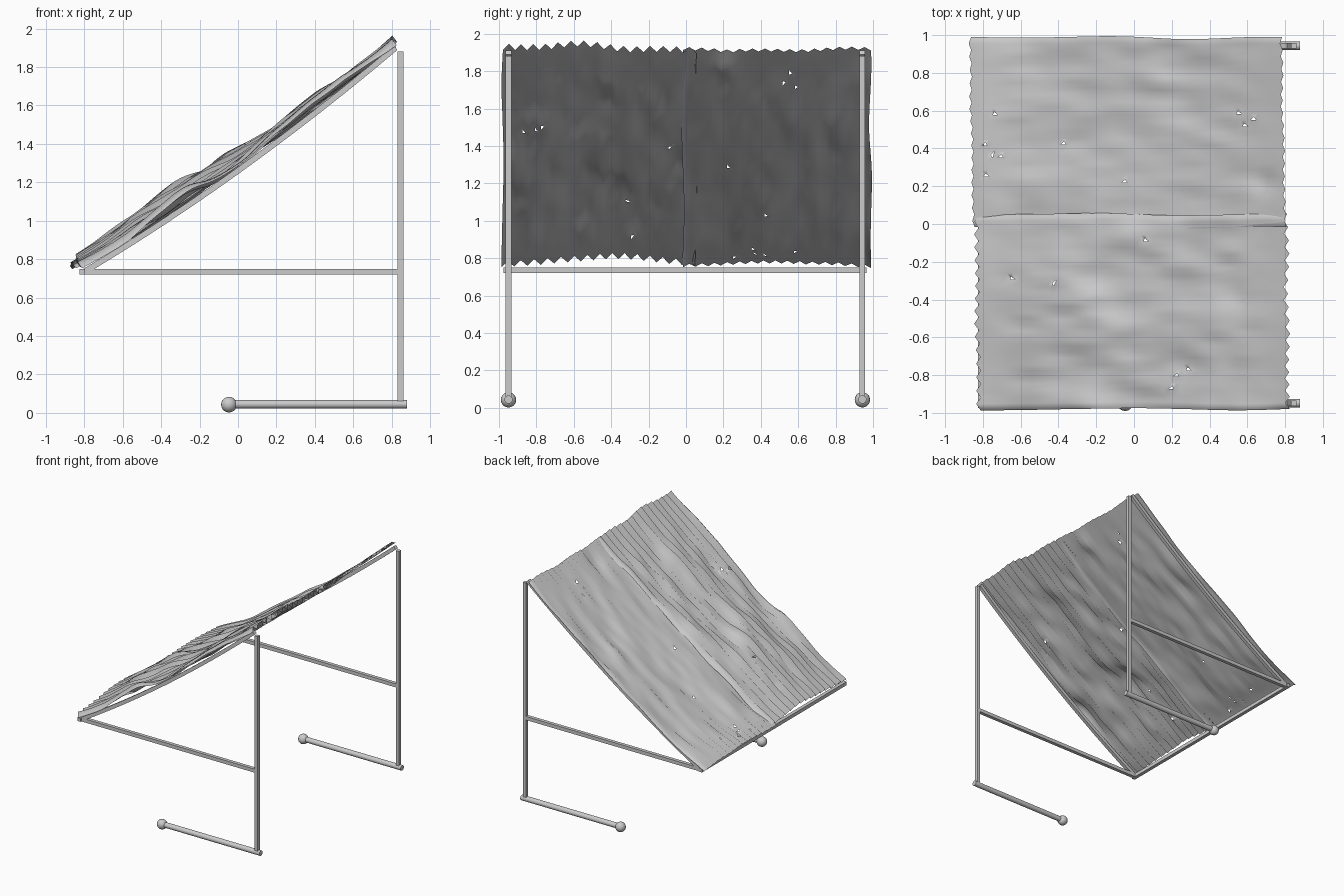
import bpy, bmesh, math
from mathutils import Vector, noise

if "Cube" in bpy.data.objects:
    bpy.data.objects.remove(bpy.data.objects["Cube"])

SLOPE = math.atan2(1.165, 1.62)
NORMAL = Vector((-math.sin(SLOPE), 0, math.cos(SLOPE)))


def rafter_z(x):
    """Centre line of the sagging rafters."""
    t = (x + 0.80) / 1.62
    return 0.735 + 1.165 * t - 0.05 * 4 * t * (1 - t)


def make_object(name, bm):
    me = bpy.data.meshes.new(name)
    bm.to_mesh(me)
    bm.free()
    ob = bpy.data.objects.new(name, me)
    bpy.context.collection.objects.link(ob)
    return ob


def smooth(ob, angle):
    bpy.ops.object.select_all(action='DESELECT')
    ob.select_set(True)
    bpy.context.view_layer.objects.active = ob
    bpy.ops.object.shade_smooth_by_angle(angle=math.radians(angle))


def box(name, lo, hi):
    bm = bmesh.new()
    bmesh.ops.create_cube(bm, size=1)
    for v in bm.verts:
        v.co = Vector([(a + b) / 2 + c * (b - a) for a, b, c in zip(lo, hi, v.co)])
    return make_object(name, bm)


def rafter(name, y, w=0.03):
    bm = bmesh.new()
    rings = []
    for i in range(13):
        x = -0.80 + 1.62 * i / 12
        d = (rafter_z(x + 0.01) - rafter_z(x - 0.01)) / 0.02
        n = Vector((-d, 0, 1)).normalized() * w / 2
        c = Vector((x, y, rafter_z(x)))
        side = Vector((0, w / 2, 0))
        rings.append([bm.verts.new(c + p) for p in (n + side, n - side, -n - side, -n + side)])
    for a, b in zip(rings, rings[1:]):
        for k in range(4):
            bm.faces.new((a[k], a[(k + 1) % 4], b[(k + 1) % 4], b[k]))
    bm.faces.new(rings[0])
    bm.faces.new(rings[-1])
    bmesh.ops.recalc_face_normals(bm, faces=bm.faces)
    return make_object(name, bm)


# Side frames: post, horizontal rail, rafter, ground tube and ball
for side, y in (("left", 0.943), ("right", -0.949)):
    box(side + "_post", (0.830, y - 0.015, 0.06), (0.860, y + 0.015, 1.88))
    box(side + "_rail", (-0.81, y - 0.015, 0.72), (0.84, y + 0.015, 0.75))
    rafter(side + "_rafter", y)
    bpy.ops.mesh.primitive_cylinder_add(vertices=16, radius=0.022, depth=0.93,
                                        location=(0.415, y, 0.045),
                                        rotation=(0, math.pi / 2, 0))
    bpy.context.object.name = side + "_foot_tube"
    smooth(bpy.context.object, 40)
    bpy.ops.mesh.primitive_uv_sphere_add(segments=16, ring_count=10, radius=0.041,
                                         location=(-0.047, y, 0.043))
    bpy.context.object.name = side + "_foot_ball"
    smooth(bpy.context.object, 40)

# Low front crossbar
box("front_crossbar", (-0.825, -0.975, 0.72), (-0.795, 0.965, 0.75))


def sheet(name, x0, x1, y0, y1, amp, lift, skew, dents, bumps, holes, seed):
    """Battered corrugated sheet: ridges run up the slope, bumps bend it."""
    ridges, rows = 15, 60
    cols = ridges * 2
    bm = bmesh.new()
    grid = []
    for i in range(rows + 1):
        row = []
        for j in range(cols + 1):
            u, v = i / rows, j / cols
            x = x0 + (x1 - x0) * u + skew * (v - 0.5) + 0.012 * noise.noise(Vector((seed, v * 4, u)))
            y = y0 + (y1 - y0) * v + 0.02 * noise.noise(Vector((u * 3, seed, v * 2)))
            h = lift + sum(b[4] * math.exp(-((x - b[0]) / b[2]) ** 2 - ((y - b[1]) / b[3]) ** 2)
                           for b in bumps)
            # creases stretched along the slope
            inner = min(1, 6 * u, 6 * (1 - u))
            h += inner * dents * noise.noise(Vector((x * 2.5, y * 8, seed)))
            h += inner * dents * 0.8 * noise.noise(Vector((x * 5, y * 14, seed + 4)))
            worn = 0.6 + 0.4 * abs(2 * u - 1) ** 3
            ripple = amp * worn * (1 if j % 2 else -1)
            row.append(bm.verts.new(Vector((x, y, rafter_z(x) + h)) + NORMAL * ripple))
        grid.append(row)
    for i in range(rows):
        for j in range(cols):
            bm.faces.new((grid[i][j], grid[i + 1][j], grid[i + 1][j + 1], grid[i][j + 1]))
    # small rust holes: cut part out of the nearest face
    for hx, hy in holes:
        f = min(bm.faces, key=lambda f: (f.calc_center_median().xy - Vector((hx, hy))).length)
        parts = bmesh.ops.poke(bm, faces=[f])["faces"]
        bmesh.ops.delete(bm, geom=parts[:1], context='FACES_ONLY')
    for f in bm.faces:
        f.smooth = True
    return make_object(name, bm)


# Two roof sheets, the crumpled one overlapping the flatter one in the middle
sheet("crumpled_roof_sheet", -0.83, 0.81, -0.985, 0.05, 0.02, 0.045, -0.01, 0.035,
      [(-0.38, -0.42, 0.36, 0.3, 0.10), (0.0, 0.05, 0.42, 0.25, 0.045),
       (0.3, -0.6, 0.22, 0.22, 0.035), (-0.28, -0.97, 0.14, 0.1, 0.05),
       (-0.85, -0.35, 0.15, 0.4, 0.03), (0.3, -0.78, 0.1, 0.08, -0.04),
       (0.0, -0.25, 0.25, 0.08, -0.03), (0.82, -0.3, 0.25, 0.8, -0.02),
       (0.82, -0.55, 0.2, 0.2, 0.025)],
      [(-0.66, -0.28), (-0.43, -0.32), (0.24, -0.79), (0.28, -0.77),
       (0.05, -0.09), (0.2, -0.85)], 2.3)
sheet("flat_roof_sheet", -0.86, 0.79, -0.02, 0.985, 0.010, 0.035, -0.02, 0.02,
      [(-0.05, 0.03, 0.42, 0.3, 0.035), (-0.86, 0.55, 0.2, 0.6, 0.045),
       (-0.1, 0.98, 0.3, 0.12, 0.02), (0.7, 0.22, 0.07, 0.06, -0.03),
       (0.13, 0.75, 0.1, 0.06, 0.02), (0.8, 0.95, 0.2, 0.3, 0.02)],
      [(-0.78, 0.28), (-0.76, 0.38), (-0.7, 0.38), (-0.79, 0.44), (-0.75, 0.58),
       (-0.37, 0.44), (0.59, 0.52), (0.55, 0.6), (0.63, 0.58), (-0.05, 0.25)], 7.7)
